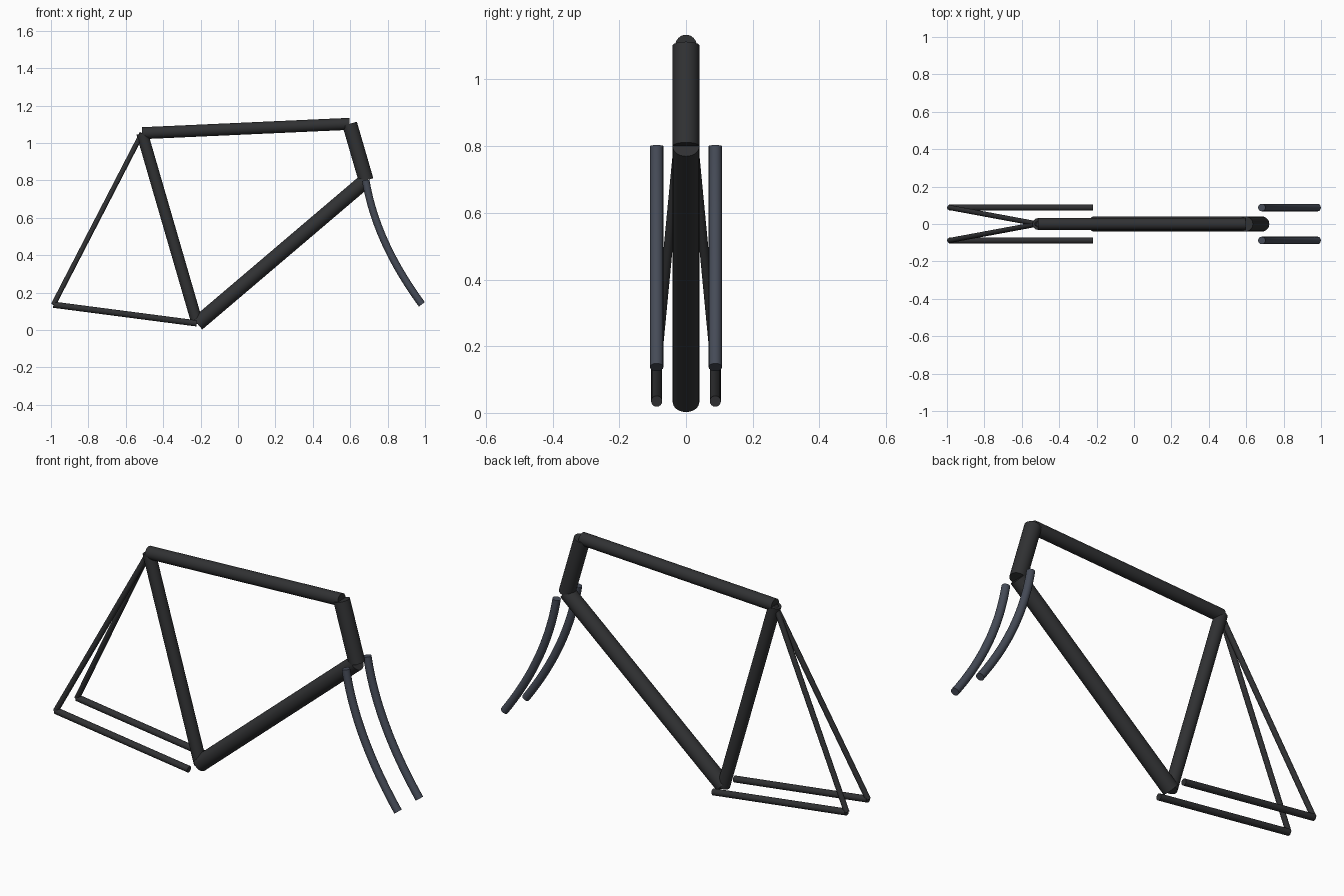
import bpy, math
from mathutils import Vector

if "Cube" in bpy.data.objects:
    bpy.data.objects.remove(bpy.data.objects["Cube"])

def mat(name, rgb):
    m = bpy.data.materials.new(name)
    m.diffuse_color = (*rgb, 1)
    m.use_nodes = True
    m.node_tree.nodes["Principled BSDF"].inputs["Base Color"].default_value = m.diffuse_color
    return m

black = mat("black_paint", (0.03, 0.031, 0.033))
steel = mat("blue_grey_paint", (0.06, 0.07, 0.095))

def finish(ob, name, material):
    ob.name = name
    ob.data.materials.append(material)
    bpy.ops.object.shade_smooth_by_angle(angle=math.radians(40))

def tube(name, a, b, r):
    """Straight capped tube between two points."""
    a, b = Vector(a), Vector(b)
    d = b - a
    bpy.ops.mesh.primitive_cylinder_add(vertices=32, radius=r, depth=d.length, location=(a + b) / 2)
    ob = bpy.context.object
    ob.rotation_euler = d.to_track_quat('Z', 'Y').to_euler()
    finish(ob, name, black)

def blade(name, y):
    """Curved capped fork blade swept along a bezier."""
    start, ctrl, end = (Vector((x, y, z)) for x, z in ((0.683, 0.80), (0.738, 0.47), (0.983, 0.137)))
    cu = bpy.data.curves.new(name, 'CURVE')
    cu.dimensions = '3D'
    cu.bevel_depth = 0.02
    cu.bevel_resolution = 6
    cu.resolution_u = 20
    cu.use_fill_caps = True
    sp = cu.splines.new('BEZIER')
    sp.bezier_points.add(1)
    for p, co in zip(sp.bezier_points, (start, end)):
        p.handle_left_type = p.handle_right_type = 'FREE'
        h = co + (ctrl - co) * 2 / 3
        p.co = co
        p.handle_left = h if co is end else co + (co - h)
        p.handle_right = h if co is start else co + (co - h)
    ob = bpy.data.objects.new(name, cu)
    bpy.context.collection.objects.link(ob)
    bpy.ops.object.select_all(action='DESELECT')
    bpy.context.view_layer.objects.active = ob
    ob.select_set(True)
    bpy.ops.object.convert(target='MESH')
    finish(bpy.context.object, name, steel)

# Frame joints
bottom = (-0.217, 0, 0.033)
seat = (-0.513, 0, 1.052)
head_top = (0.597, 0, 1.102)
head_low = (0.685, 0, 0.80)

# Main frame
tube("seat_tube", bottom, seat, 0.031)
tube("top_tube", seat, head_top, 0.032)
tube("head_tube", head_top, head_low, 0.04)
tube("down_tube", bottom, head_low, 0.04)

# Paired rear stays and fork blades
for side, s in (("left", 1), ("right", -1)):
    y = 0.088 * s
    axle = (-0.987, y, 0.135)
    tube("chain_stay_" + side, (-0.22, y, 0.035), axle, 0.0165)
    tube("seat_stay_" + side, axle, seat, 0.0135)
    blade("fork_blade_" + side, y)
